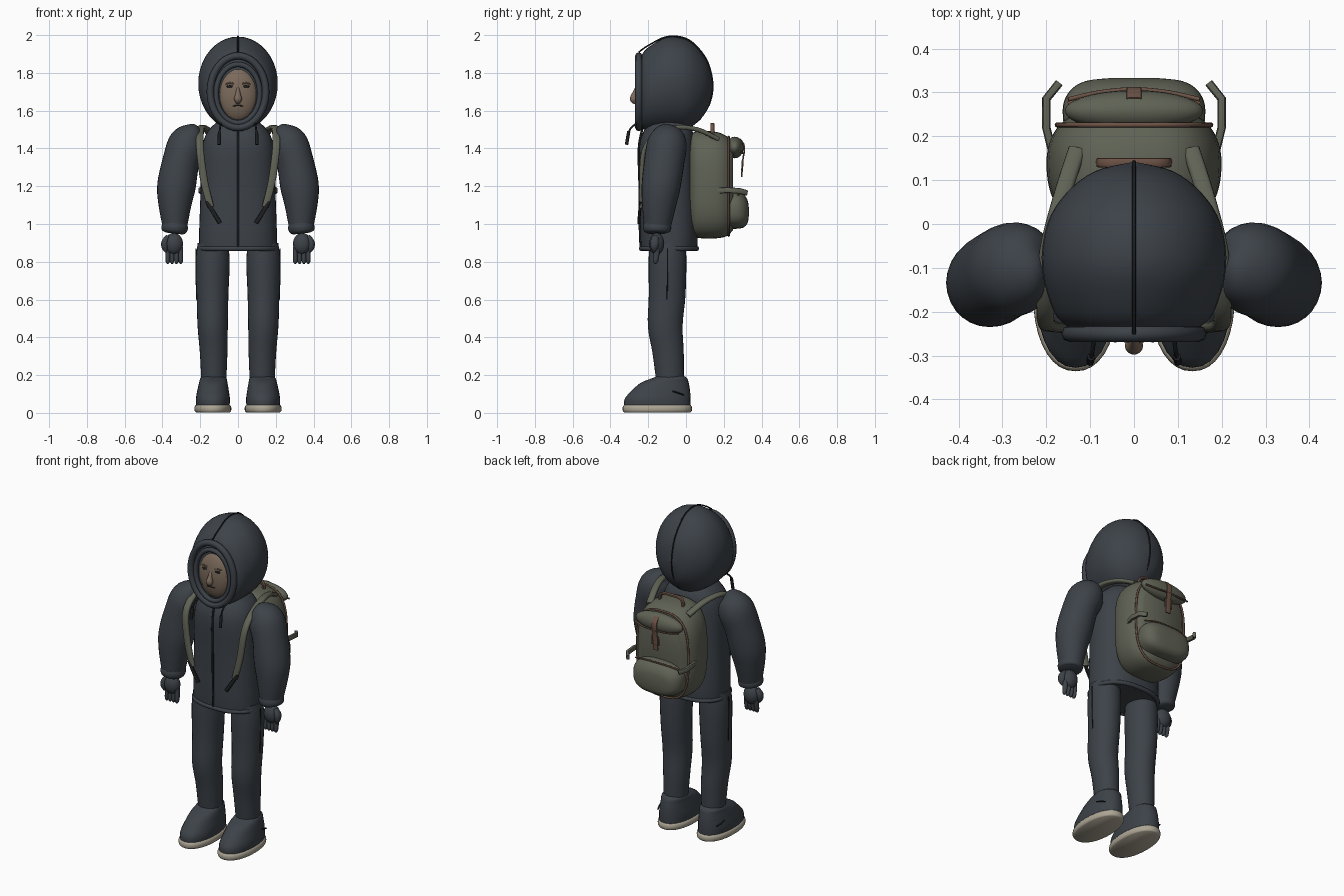
import bpy, bmesh, math
from mathutils import Vector


def material(name, rgb):
    m = bpy.data.materials.new(name)
    m.diffuse_color = (*rgb, 1)
    return m


CLOTH = material("charcoal cloth", (0.046, 0.055, 0.066))
TRIM = material("black trim", (0.012, 0.013, 0.015))
CANVAS = material("olive canvas", (0.115, 0.122, 0.09))
LEATHER = material("brown leather", (0.15, 0.085, 0.06))
SKIN = material("skin", (0.2, 0.145, 0.105))
SOLE = material("pale rubber", (0.42, 0.38, 0.3))


def finish(bm, name, mat):
    bmesh.ops.recalc_face_normals(bm, faces=bm.faces)
    me = bpy.data.meshes.new(name)
    bm.to_mesh(me)
    bm.free()
    me.materials.append(mat)
    ob = bpy.data.objects.new(name, me)
    bpy.context.collection.objects.link(ob)
    bpy.ops.object.select_all(action='DESELECT')
    ob.select_set(True)
    bpy.context.view_layer.objects.active = ob
    bpy.ops.object.shade_smooth_by_angle(angle=math.radians(50))
    return ob


def spline(st, steps):
    """Smooth interpolation through tuples of numbers."""
    if steps < 2 or len(st) < 3:
        return list(st)
    out = []
    for i in range(len(st) - 1):
        p0, p1, p2, p3 = st[max(i - 1, 0)], st[i], st[i + 1], st[min(i + 2, len(st) - 1)]
        for k in range(steps):
            t = k / steps
            out.append(tuple(0.5 * (2 * b + (c - a) * t + (2 * a - 5 * b + 4 * c - d) * t * t
                                    + (3 * b - a - 3 * c + d) * t ** 3)
                             for a, b, c, d in zip(p0, p1, p2, p3)))
    return out + [st[-1]]


def loft(name, stations, mat, n=28, p=2.0, ref=(1, 0, 0), axis=None, steps=4):
    """Skin over superellipse sections (x, y, z, a, b); a lies along ref."""
    st = spline(stations, steps)
    bm = bmesh.new()
    rings = []
    for i, s in enumerate(st):
        c = Vector(s[:3])
        t = Vector(axis) if axis else (Vector(st[min(i + 1, len(st) - 1)][:3])
                                       - Vector(st[max(i - 1, 0)][:3])).normalized()
        r = Vector(ref)
        u = (r - t * r.dot(t)).normalized()
        v = t.cross(u)
        ring = []
        for k in range(n):
            ang = 2 * math.pi * k / n
            co, si = math.cos(ang), math.sin(ang)
            ring.append(bm.verts.new(c + u * math.copysign(abs(co) ** (2 / p), co) * max(s[3], .001)
                                     + v * math.copysign(abs(si) ** (2 / p), si) * max(s[4], .001)))
        rings.append(ring)
    for A, B in zip(rings, rings[1:]):
        for k in range(n):
            bm.faces.new((A[k], A[(k + 1) % n], B[(k + 1) % n], B[k]))
    bm.faces.new(rings[0])
    bm.faces.new(rings[-1])
    return finish(bm, name, mat)


def tube(name, pts, r, mat, closed=False, smooth=True):
    cu = bpy.data.curves.new(name, 'CURVE')
    cu.dimensions = '3D'
    cu.bevel_depth = r
    cu.bevel_resolution = 2
    cu.use_fill_caps = True
    pts = spline(pts, 4) if smooth and not closed else pts
    sp = cu.splines.new('POLY')
    sp.points.add(len(pts) - 1)
    for q, c in zip(sp.points, pts):
        q.co = (*c, 1)
    sp.use_cyclic_u = closed
    sp.use_smooth = True
    cu.materials.append(mat)
    ob = bpy.data.objects.new(name, cu)
    bpy.context.collection.objects.link(ob)
    bpy.ops.object.select_all(action='DESELECT')
    ob.select_set(True)
    bpy.context.view_layer.objects.active = ob
    bpy.ops.object.convert(target='MESH')


def ball(name, c, r, mat, n=28):
    bm = bmesh.new()
    bmesh.ops.create_uvsphere(bm, u_segments=n, v_segments=n // 2, radius=1)
    for v in bm.verts:
        v.co = Vector((c[i] + v.co[i] * r[i] for i in range(3)))
    return finish(bm, name, mat)


def oval(c, a, b, plane, p=2.0, n=40):
    """Closed superellipse loop in the xz or xy plane."""
    out = []
    for k in range(n):
        t = 2 * math.pi * k / n
        u = a * math.copysign(abs(math.cos(t)) ** (2 / p), math.cos(t))
        v = b * math.copysign(abs(math.sin(t)) ** (2 / p), math.sin(t))
        out.append((c[0] + u, c[1], c[2] + v) if plane == 'xz' else (c[0] + u, c[1] + v, c[2]))
    return out


# Hood, rim rings, top seam
loft("hood", [(0, -.235, 1.7, .15, .195), (0, -.2, 1.715, .183, .22), (0, -.1, 1.742, .21, .247),
              (0, 0, 1.74, .198, .238), (0, .07, 1.735, .155, .187), (0, .12, 1.73, .09, .11),
              (0, .14, 1.73, .01, .01)], CLOTH, n=40, axis=(0, 1, 0))
tube("hood_rim", oval((0, -.25, 1.7), .147, .19, 'xz'), .019, CLOTH, True)
tube("face_opening_rim", oval((0, -.245, 1.69), .116, .155, 'xz'), .014, CLOTH, True)
tube("hood_seam", [(0, -.25, 1.91), (0, -.2, 1.945), (0, -.1, 1.992), (0, 0, 1.982),
                   (0, .07, 1.925), (0, .12, 1.845), (0, .142, 1.73), (0, .122, 1.63), (0, .07, 1.55)], .004, TRIM)

# Face
ball("face", (0, -.215, 1.685), (.104, .056, .143), SKIN)
loft("nose", [(0, -.262, 1.72, .008, .008), (0, -.272, 1.69, .013, .014),
              (0, -.277, 1.66, .021, .021), (0, -.268, 1.638, .008, .008)], SKIN, n=14)
for s in (-1, 1):
    ball("eye", (s * .043, -.262, 1.728), (.018, .008, .007), TRIM, 12)
    tube("brow", [(s * .022, -.264, 1.742), (s * .045, -.262, 1.747), (s * .066, -.254, 1.74)], .004, SKIN)
tube("mouth", [(-.028, -.262, 1.625), (0, -.267, 1.627), (.028, -.262, 1.625)], .003, TRIM)

# Jacket body
loft("jacket", [(0, -.09, .865, .205, .148), (0, -.09, .95, .206, .152), (0, -.095, 1.2, .197, .148),
                (0, -.1, 1.4, .19, .148), (0, -.095, 1.49, .16, .13), (0, -.09, 1.55, .1, .09)],
     CLOTH, n=40, p=2.4, axis=(0, 0, 1))
tube("jacket_hem", oval((0, -.09, .87), .202, .147, 'xy', 2.4), .013, CLOTH, True)
tube("jacket_zip", [(0, -.24, .87), (0, -.245, 1.0), (0, -.246, 1.2), (0, -.25, 1.4), (0, -.23, 1.51)],
     .006, TRIM)

for s in (-1, 1):
    # Sleeve and cuff
    loft("sleeve", [(s * .205, -.095, 1.5, .02, .02), (s * .225, -.098, 1.485, .06, .072),
                    (s * .265, -.1, 1.43, .1, .104), (s * .302, -.115, 1.33, .098, .106),
                    (s * .326, -.132, 1.2, .102, .103), (s * .334, -.143, 1.1, .087, .09),
                    (s * .334, -.152, .98, .064, .07)], CLOTH)
    loft("cuff", [(s * .334, -.152, 1.0, .066, .072), (s * .335, -.153, .98, .07, .075),
                  (s * .336, -.154, .96, .064, .068), (s * .337, -.154, .95, .045, .045)], CLOTH)
    # Glove
    ball("palm", (s * .34, -.155, .895), (.049, .04, .058), CLOTH, 20)
    for k in range(4):
        x = s * (.303 + .023 * k)
        loft("finger", [(x, -.155, .88, .013, .017), (x, -.158, .83, .013, .016),
                        (x, -.162, .8, .011, .013), (x, -.163, .789, .004, .004)], CLOTH, n=12, steps=2)
    loft("thumb", [(s * .37, -.16, .935, .012, .016), (s * .387, -.165, .905, .018, .024),
                   (s * .387, -.168, .875, .017, .02), (s * .38, -.17, .85, .005, .005)], CLOTH, n=14)
    # Trouser leg and side seam
    loft("trouser_leg", [(s * .133, -.098, .9, .08, .095), (s * .134, -.098, .8, .09, .1),
                         (s * .135, -.1, .62, .084, .097), (s * .134, -.11, .46, .08, .092),
                         (s * .129, -.095, .32, .073, .083), (s * .128, -.085, .17, .066, .073)],
         CLOTH, axis=(0, 0, 1))
    tube("trouser_seam", [(s * .223, -.098, .87), (s * .223, -.098, .78), (s * .219, -.1, .6)], .003, TRIM)
    # Boot, stitch and sole
    loft("boot", [(s * .133, -.152, .03, .088, .175), (s * .133, -.15, .075, .09, .174),
                  (s * .132, -.132, .12, .083, .153), (s * .131, -.112, .16, .075, .126),
                  (s * .13, -.085, .185, .068, .09), (s * .13, -.08, .2, .05, .06)],
         CLOTH, p=2.2, axis=(0, 0, 1))
    tube("boot_stitch", [(s * .214, -.07, .115), (s * .21, -.04, .105), (s * .2, -.012, .095)], .004, TRIM)
    loft("sole", [(s * .133, -.152, .003, .09, .176), (s * .133, -.152, .012, .097, .183),
                  (s * .133, -.152, .032, .097, .183), (s * .133, -.152, .042, .09, .176)],
         SOLE, n=36, p=2.2, axis=(0, 0, 1), steps=2)
    # Hood drawcord
    tube("drawcord", [(s * .09, -.25, 1.54), (s * .095, -.29, 1.51), (s * .098, -.305, 1.48)], .005, TRIM)
    tube("drawcord_end", [(s * .098, -.303, 1.49), (s * .1, -.315, 1.42)], .009, TRIM)
    # Shoulder strap and its webbing tail
    loft("shoulder_strap", [(s * .13, .17, 1.45, .02, .012), (s * .165, .06, 1.5, .02, .012),
                            (s * .195, -.06, 1.51, .02, .012), (s * .202, -.17, 1.46, .02, .012),
                            (s * .2, -.225, 1.38, .02, .012), (s * .178, -.235, 1.22, .02, .012),
                            (s * .145, -.238, 1.09, .018, .01)], CANVAS, n=12, p=3)
    loft("strap_tail", [(s * .165, -.24, 1.12, .011, .008), (s * .13, -.246, 1.06, .011, .008),
                        (s * .095, -.25, 1.005, .011, .008)], TRIM, n=10, p=3)
    # Pack compression strap
    loft("compression_strap", [(s * .185, .16, 1.175, .015, .01), (s * .2, .22, 1.18, .015, .01),
                               (s * .2, .285, 1.175, .015, .01), (s * .172, .32, 1.165, .015, .01)],
         CANVAS, n=10, p=3, ref=(0, 0, 1), steps=1)

# Backpack body, seam piping and pockets
loft("backpack", [(0, .02, 1.21, .14, .25), (0, .045, 1.21, .178, .278), (0, .1, 1.208, .197, .285),
                  (0, .17, 1.205, .197, .28), (0, .22, 1.2, .175, .262), (0, .25, 1.2, .14, .23)],
     CANVAS, n=44, p=3, axis=(0, 1, 0))
tube("pack_piping", oval((0, .226, 1.2), .175, .262, 'xz', 3, 48), .006, LEATHER, True)
loft("lower_pocket", [(0, .22, 1.075, .16, .1), (0, .27, 1.075, .162, .1), (0, .305, 1.07, .145, .088),
                      (0, .326, 1.065, .11, .06), (0, .333, 1.065, .05, .02)],
     CANVAS, n=36, p=2.7, axis=(0, 1, 0))
ball("upper_pocket", (0, .258, 1.405), (.158, .047, .057), CANVAS)
tube("upper_pocket_zip", [(-.15, .284, 1.385), (-.08, .3, 1.375), (0, .307, 1.375), (.08, .3, 1.375),
                          (.15, .284, 1.385)], .005, LEATHER)
tube("lower_pocket_zip", [(-.15, .275, 1.155), (-.08, .288, 1.168), (0, .29, 1.17), (.08, .288, 1.168),
                          (.15, .275, 1.155)], .005, LEATHER)

# Closure strap, buckle and carry handle
loft("closure_strap", [(0, .285, 1.45, .017, .004), (0, .309, 1.41, .017, .004), (0, .3, 1.33, .017, .004),
                       (0, .295, 1.25, .017, .004)], LEATHER, n=12, p=4)
tube("buckle", [(-.022, .3, 1.335), (.022, .3, 1.335), (.022, .297, 1.285), (-.022, .297, 1.285)],
     .005, LEATHER, True)
loft("carry_handle", [(-.08, .14, 1.46, .011, .007), (-.07, .14, 1.52, .011, .007),
                      (0, .14, 1.528, .011, .007), (.07, .14, 1.52, .011, .007),
                      (.08, .14, 1.46, .011, .007)], LEATHER, n=10, p=3, ref=(0, 1, 0), steps=3)
